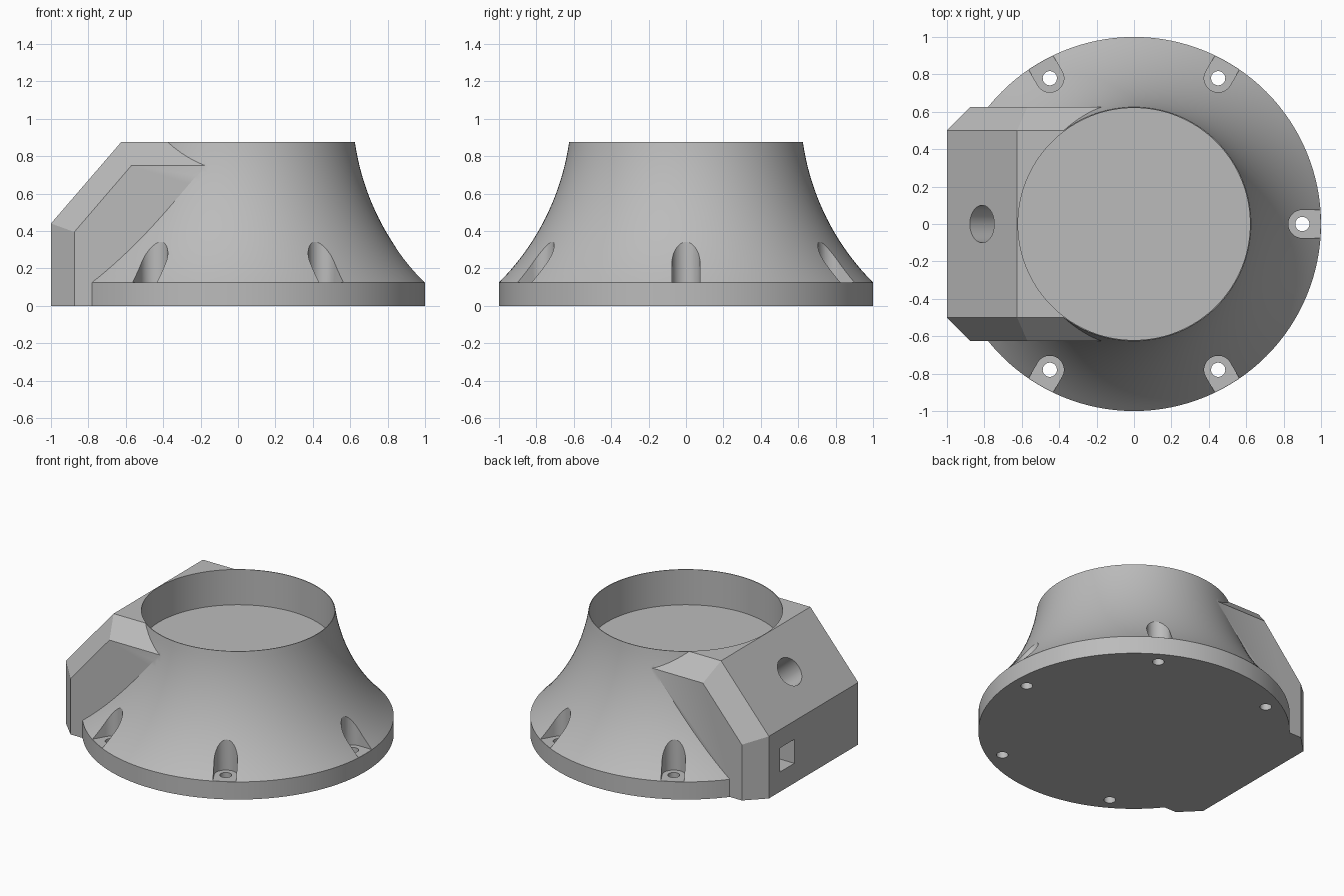
import bpy, bmesh, math
from mathutils import Vector, Matrix

cube = bpy.data.objects.get("Cube")
if cube:
    bpy.data.objects.remove(cube, do_unlink=True)

grey = bpy.data.materials.new("plain grey")
grey.use_nodes = True
COLOR = (0.5, 0.5, 0.5, 1)
grey.diffuse_color = COLOR
grey.node_tree.nodes["Principled BSDF"].inputs["Base Color"].default_value = COLOR


def add_object(name, bm):
    bmesh.ops.recalc_face_normals(bm, faces=bm.faces)
    mesh = bpy.data.meshes.new(name)
    bm.to_mesh(mesh)
    bm.free()
    mesh.materials.append(grey)
    obj = bpy.data.objects.new(name, mesh)
    bpy.context.collection.objects.link(obj)
    return obj


def lathe(name, profile, sides=128):
    bm = bmesh.new()
    rings = [[bm.verts.new((r * math.cos(math.tau * i / sides), r * math.sin(math.tau * i / sides), z))
              for i in range(sides)] for r, z in profile]
    for low, high in zip(rings, rings[1:]):
        for i in range(sides):
            j = (i + 1) % sides
            bm.faces.new((low[i], low[j], high[j], high[i]))
    bm.faces.new(rings[0])
    bm.faces.new(rings[-1])
    return add_object(name, bm)


def rod(name, radius, start, end, sides=48):
    start, end = Vector(start), Vector(end)
    axis = end - start
    turn = axis.to_track_quat("Z", "Y").to_matrix().to_4x4()
    bm = bmesh.new()
    bmesh.ops.create_cone(bm, cap_ends=True, segments=sides, radius1=radius, radius2=radius,
                          depth=axis.length, matrix=Matrix.Translation((start + end) / 2) @ turn)
    return add_object(name, bm)


def block(name, low, high):
    low, high = Vector(low), Vector(high)
    bm = bmesh.new()
    bmesh.ops.create_cube(bm, size=1, matrix=Matrix.Translation((low + high) / 2)
                          @ Matrix.Diagonal((*(high - low), 1)))
    return add_object(name, bm)


def combine(target, other, operation):
    mod = target.modifiers.new(other.name, "BOOLEAN")
    mod.operation = operation
    mod.solver = "EXACT"
    mod.object = other
    bpy.ops.object.select_all(action="DESELECT")
    bpy.context.view_layer.objects.active = target
    target.select_set(True)
    bpy.ops.object.modifier_apply(modifier=mod.name)
    bpy.data.objects.remove(other, do_unlink=True)


# Flared body: short vertical rim, then a concave arc up to the neck
bottom, top = Vector((1, 0.125)), Vector((0.625, 0.875))
half = math.radians(18.4)
chord = top - bottom
radius = chord.length / (2 * math.sin(half))
outward = Vector((chord.y, -chord.x)).normalized()
centre = (bottom + top) / 2 + outward * radius * math.cos(half)
profile = [(1, 0)]
STEPS = 20
for i in range(STEPS + 1):
    a = half * (1 - 2 * i / STEPS)
    d = -outward * math.cos(a) - chord.normalized() * math.sin(a)
    profile.append(tuple(centre + d * radius))
body = lathe("flared_base", profile)

# Side housing: sloped section, chamfered inward on both flanks
outer = [(0, 0), (-1, 0), (-1, 0.44), (-0.625, 0.875), (0, 0.875)]
inset = [(0, 0), (-0.875, 0), (-0.875, 0.395), (-0.57, 0.75), (0, 0.75)]
bm = bmesh.new()
loops = [[bm.verts.new((x, y, z)) for x, z in section]
         for y, section in ((-0.625, inset), (-0.5, outer), (0.5, outer), (0.625, inset))]
for a, b in zip(loops, loops[1:]):
    for i in range(len(a)):
        j = (i + 1) % len(a)
        bm.faces.new((a[i], a[j], b[j], b[i]))
bm.faces.new(loops[0])
bm.faces.new(loops[-1])
combine(body, add_object("side_housing", bm), "UNION")

# Round recess in the top, leaving a thin wall
combine(body, lathe("top_recess", [(0.62, 0.625), (0.62, 1)]), "DIFFERENCE")

# Screw seats: round-ended slots open to the rim, each with a through hole
for degrees in (0, 60, 120, 240, 300):
    spin = Matrix.Rotation(math.radians(degrees), 4, "Z")
    seat = rod("seat_pocket", 0.075, (0.9, 0, 0.126), (0.9, 0, 0.6))
    combine(seat, block("seat_slot", (0.9, -0.075, 0.126), (1.1, 0.075, 0.6)), "UNION")
    hole = rod("screw_hole", 0.038, (0.9, 0, -0.1), (0.9, 0, 0.3), 32)
    for cutter in (seat, hole):
        cutter.data.transform(spin)
        combine(body, cutter, "DIFFERENCE")

# Round port square to the slope, and a square socket in the end face
slope_mid = Vector((-0.8125, 0, 0.6575))
normal = Vector((-0.435, 0, 0.375)).normalized()
combine(body, rod("round_port", 0.1, slope_mid - normal * 0.3, slope_mid + normal * 0.1), "DIFFERENCE")
combine(body, block("square_socket", (-1.1, 0.215, 0.14), (-0.75, 0.375, 0.31)), "DIFFERENCE")

bpy.context.view_layer.objects.active = body
body.select_set(True)
bpy.ops.object.shade_smooth_by_angle(angle=math.radians(25))
